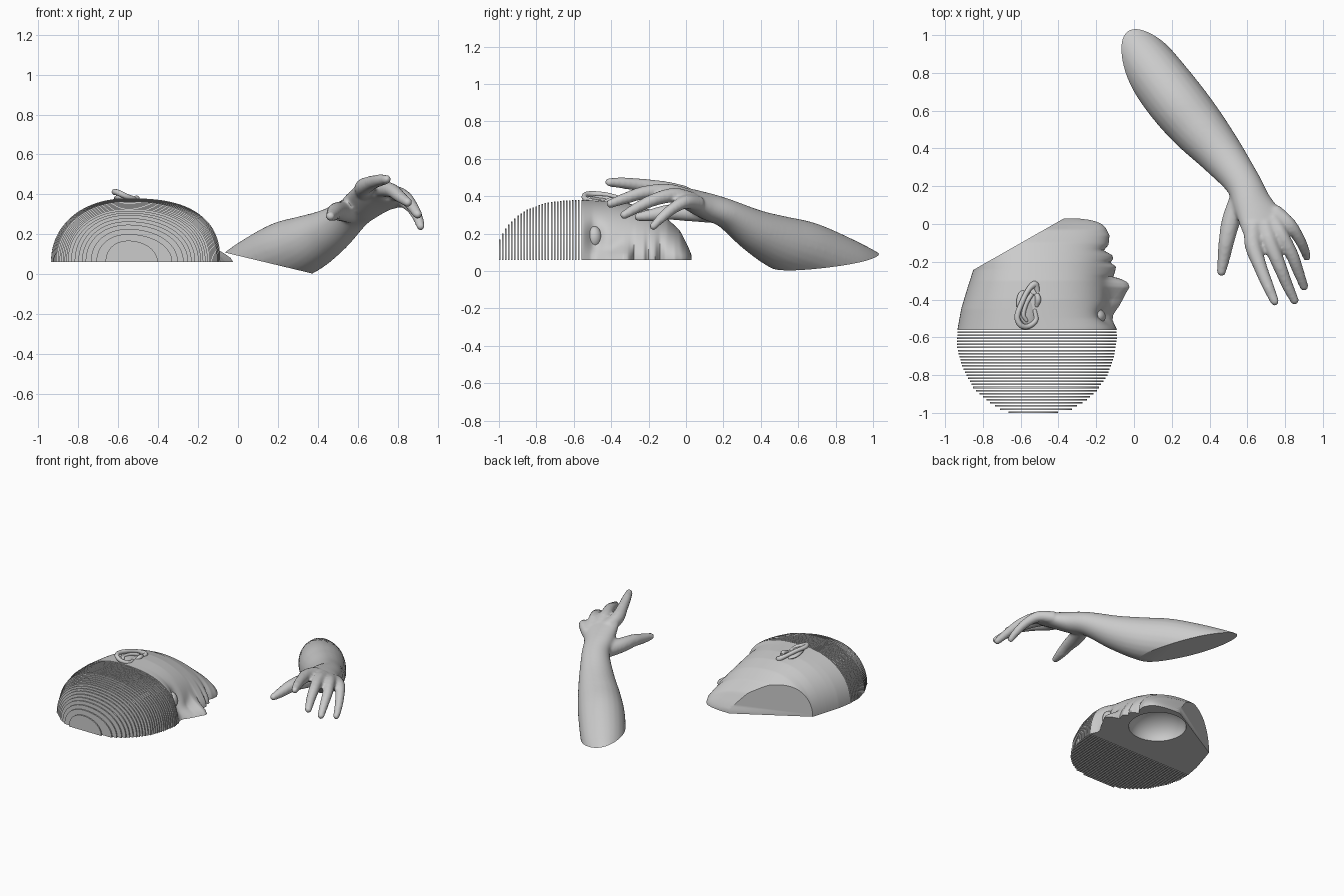
import bpy, bmesh
from math import pi, sin, cos, exp
from mathutils import Vector, Matrix

if "Cube" in bpy.data.objects:
    bpy.data.objects.remove(bpy.data.objects["Cube"])

Z0 = 0.06  # flat cut level of the half head


def interp(table, y):
    if y <= table[0][0]:
        return table[0][1]
    for (a, u), (b, v) in zip(table, table[1:]):
        if y <= b:
            return u + (v - u) * (y - a) / (b - a)
    return table[-1][1]


def make(name, bm, angle=40):
    bmesh.ops.recalc_face_normals(bm, faces=bm.faces)
    me = bpy.data.meshes.new(name)
    bm.to_mesh(me)
    bm.free()
    ob = bpy.data.objects.new(name, me)
    bpy.context.collection.objects.link(ob)
    if angle:
        bpy.ops.object.select_all(action='DESELECT')
        ob.select_set(True)
        bpy.context.view_layer.objects.active = ob
        bpy.ops.object.shade_smooth_by_angle(angle=angle * pi / 180)
    return ob


def loft(bm, rings):
    vs = [[bm.verts.new(p) for p in r] for r in rings]
    n = len(vs[0])
    for a, b in zip(vs, vs[1:]):
        for i in range(n):
            j = (i + 1) % n
            bm.faces.new((a[i], a[j], b[j], b[i]))
    bm.faces.new(vs[0])
    bm.faces.new(vs[-1])


def bake(ob):
    dg = bpy.context.evaluated_depsgraph_get()
    bm = bmesh.new()
    me = bpy.data.meshes.new_from_object(ob.evaluated_get(dg))
    bm.from_mesh(me)
    bpy.data.objects.remove(ob)
    return bm


def cut(bm, co, no):
    geom = bm.verts[:] + bm.edges[:] + bm.faces[:]
    r = bmesh.ops.bisect_plane(bm, geom=geom, plane_co=co, plane_no=no, clear_outer=True)
    edges = [e for e in r['geom_cut'] if isinstance(e, bmesh.types.BMEdge)]
    bmesh.ops.holes_fill(bm, edges=edges, sides=0)


# Head outlines along y: back, smooth front, width, midline profile
BACK = [(-1, -.65), (-.985, -.7), (-.95, -.76), (-.87, -.85), (-.75, -.912), (-.65, -.937),
        (-.56, -.935), (-.45, -.915), (-.35, -.885), (-.24, -.85), (.03, -.82)]
FRONT = [(-1, -.42), (-.98, -.33), (-.94, -.26), (-.88, -.195), (-.8, -.14), (-.7, -.105),
         (-.6, -.088), (-.55, -.095), (-.5, -.12), (-.4, -.135), (-.3, -.14), (-.2, -.14),
         (-.1, -.14), (-.03, -.155), (0, -.175), (.02, -.22), (.03, -.3)]
HIGH = [(-1, .1), (-.975, .15), (-.95, .185), (-.9, .235), (-.85, .268), (-.75, .305),
        (-.65, .317), (-.56, .32), (-.4, .315), (-.3, .30), (-.2, .27), (-.1, .22),
        (-.03, .155), (.01, .08), (.03, .035)]
MID = [(-.56, -.09), (-.51, -.11), (-.48, -.105), (-.43, -.075), (-.37, -.045), (-.335, -.024),
       (-.31, -.032), (-.29, -.07), (-.28, -.11), (-.25, -.10), (-.225, -.095), (-.205, -.125),
       (-.185, -.11), (-.165, -.115), (-.14, -.16), (-.11, -.135), (-.06, -.13),
       (-.02, -.15), (0, -.17), (.02, -.22), (.03, -.3)]
WIDE = [(-.56, .06), (-.48, .04), (-.4, .04), (-.33, .065), (-.29, .065), (-.27, .1), (-.1, .1)]


def section(y, n=72, face=False):
    xb, xf, h = interp(BACK, y), interp(FRONT, y), interp(HIGH, y)
    p = interp([(-1, 2), (-.8, 2.3), (-.56, 2.6), (-.35, 2.35), (-.1, 2.0)], y)
    xm = -.55
    out = []
    for i in range(n + 1):
        t = pi * i / n
        c, s = cos(t), max(sin(t), 0)
        q = p if c > 0 else 2.15
        k = abs(c) ** (2 / q)
        x = xm + (xf - xm) * k if c > 0 else xm + (xb - xm) * k
        z = h * s ** (2 / q)
        if face and c > 0:
            x += (interp(MID, y) - xf) * exp(-(z / interp(WIDE, y)) ** 2)
            x -= .045 * exp(-((y + .485) / .045) ** 2 - ((z - .12) / .08) ** 2)
        out.append((x, y, Z0 + z))
    return out


# Solid lower half of the head, trimmed at the neck, hollowed from the flat side
bm = bmesh.new()
loft(bm, [section(-.56 + .59 * i / 84, face=True) for i in range(85)])
bmesh.ops.recalc_face_normals(bm, faces=bm.faces)
cut(bm, (-.845, -.24, 0), (-.27, .475, 0))
head = make("head_block", bm, 0)
bm = bmesh.new()
bmesh.ops.create_uvsphere(bm, u_segments=48, v_segments=24, radius=1,
                          matrix=Matrix.Translation((-.37, -.2, Z0)) @ Matrix.Diagonal((.19, .19, .14, 1)))
bowl = make("bowl_cutter", bm, 0)
bowl.hide_render = True
mod = head.modifiers.new("hollow", 'BOOLEAN')
mod.operation = 'DIFFERENCE'
mod.solver = 'EXACT'
mod.object = bowl
bm = bake(head)
bpy.data.objects.remove(bowl)
make("head", bm, 40)

# Stack of thin plates forming the cranium
bm = bmesh.new()
N, STEP = 27, .0163
for i in range(N):
    y = -1 + STEP * i
    s = section(y + .004)
    loft(bm, [[(x, y, z) for x, _, z in s], [(x, y + .008, z) for x, _, z in s]])
make("cranium_plates", bm, 30)

# Eyeball with lids
bm = bmesh.new()
bmesh.ops.create_uvsphere(bm, u_segments=24, v_segments=16, radius=1,
                          matrix=Matrix.Translation((-.195, -.49, .18)) @ Matrix.Diagonal((.045, .04, .06, 1)))
make("eyeball", bm)


# Tube through points (x, y, z, half width, half height, roll)
def tube(bm, pts, steps=8, n=24):
    P = [Vector(p) for p in pts]
    P = [2 * P[0] - P[1]] + P + [2 * P[-1] - P[-2]]
    path = []
    for a, b, c, d in zip(P, P[1:], P[2:], P[3:]):
        for k in range(steps):
            t = k / steps
            path.append(.5 * (2 * b + (c - a) * t + (2 * a - 5 * b + 4 * c - d) * t * t
                              + (3 * b - a - 3 * c + d) * t ** 3))
    path.append(P[-2])
    rings = []
    for i, q in enumerate(path):
        o = Vector(q[:3])
        d = (Vector(path[min(i + 1, len(path) - 1)][:3]) - Vector(path[max(i - 1, 0)][:3])).normalized()
        side = Vector((0, 0, 1)).cross(d).normalized()
        up = d.cross(side)
        s = side * cos(q[5]) - up * sin(q[5])
        u = up * cos(q[5]) + side * sin(q[5])
        rings.append([o + s * q[3] * cos(2 * pi * k / n) + u * q[4] * sin(2 * pi * k / n) for k in range(n)])
    loft(bm, rings)


def digit(bm, pts):
    tube(bm, [(x, y, z, r, r, 0) for x, y, z, r in pts], n=16)
    x, y, z, r = pts[-1]
    bmesh.ops.create_uvsphere(bm, u_segments=16, v_segments=10, radius=r, matrix=Matrix.Translation((x, y, z)))


# Ear: outer rim, inner fold and shell
bm = bmesh.new()
rim = [(-.51, -.36, .36, .012), (-.525, -.32, .365, .018), (-.56, -.35, .385, .014), (-.595, -.42, .405, .014),
       (-.618, -.49, .412, .015), (-.60, -.535, .408, .015), (-.56, -.542, .39, .014),
       (-.52, -.51, .375, .013), (-.525, -.46, .37, .012)]
digit(bm, rim)
digit(bm, [(-.54, -.37, .375, .012), (-.57, -.42, .388, .012), (-.585, -.48, .392, .011), (-.57, -.51, .385, .01)])
digit(bm, [(-.515, -.37, .372, .012), (-.508, -.40, .378, .016), (-.515, -.43, .37, .012)])
bmesh.ops.create_uvsphere(bm, u_segments=24, v_segments=12, radius=1,
                          matrix=Matrix.Translation((-.57, -.45, .372)) @ Matrix.Rotation(.25, 4, 'Z')
                          @ Matrix.Rotation(.3, 4, 'Y') @ Matrix.Diagonal((.05, .1, .018, 1)))
make("ear", bm, 60)

# Arm: forearm and palm, thumb and four fingers fused into one skin
bm = bmesh.new()
tube(bm, [(-.06, 1.03, -.04, .08, .1, 0), (-.02, .97, 0, .115, .115, 0), (.07, .85, .035, .145, .14, 0),
          (.22, .655, .105, .155, .155, 0), (.34, .51, .15, .145, .145, 0), (.46, .37, .215, .12, .115, .1),
          (.575, .22, .305, .095, .08, .2), (.63, .1, .35, .105, .07, .3),
          (.69, -.01, .39, .125, .05, .33), (.72, -.08, .405, .105, .03, .35)])
digit(bm, [(.57, .16, .31, .055), (.515, .02, .315, .05), (.49, -.09, .315, .042),
           (.475, -.18, .30, .034), (.463, -.255, .29, .024)])
digit(bm, [(.63, 0, .41, .045), (.63, -.11, .435, .045), (.67, -.23, .458, .036),
           (.71, -.33, .47, .031), (.745, -.41, .475, .024)])
digit(bm, [(.69, 0, .40, .045), (.72, -.1, .425, .042), (.77, -.22, .42, .036),
           (.81, -.32, .39, .031), (.85, -.405, .36, .024)])
digit(bm, [(.73, .03, .38, .043), (.78, -.06, .405, .04), (.835, -.16, .385, .035),
           (.87, -.25, .345, .03), (.9, -.33, .30, .024)])
digit(bm, [(.74, .07, .36, .042), (.82, 0, .37, .037), (.87, -.07, .335, .031),
           (.9, -.13, .285, .027), (.915, -.175, .24, .022)])
raw = make("arm_raw", bm, 0)
rm = raw.modifiers.new("skin", 'REMESH')
rm.mode = 'VOXEL'
rm.voxel_size = .01
sm = raw.modifiers.new("soften", 'SMOOTH')
sm.factor = .5
sm.iterations = 8
bm = bake(raw)
# Slanted cut that the forearm rests on
cut(bm, (-.03, 1, .1), (-.24, 0, -1))
make("arm", bm, 50)
